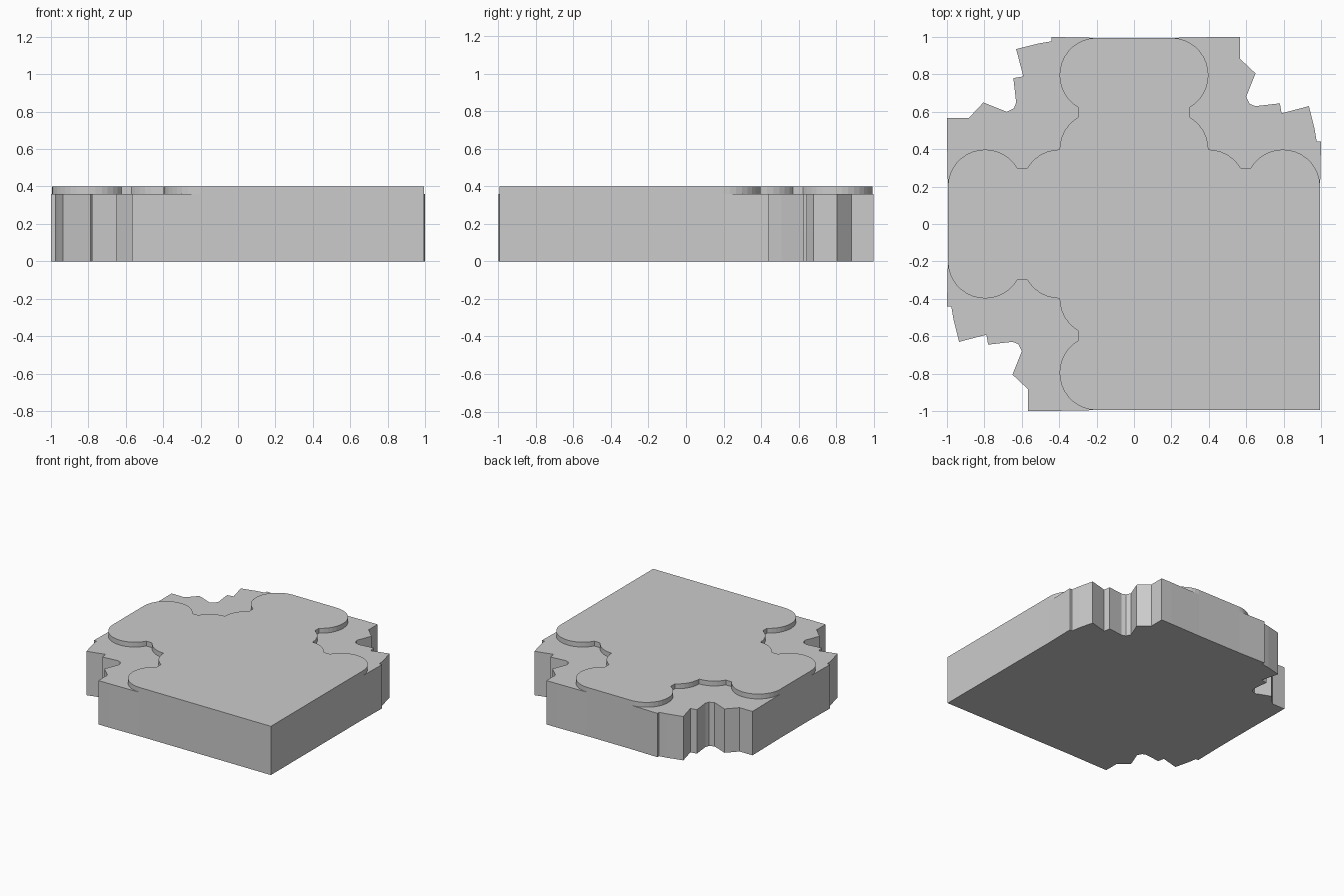
import bpy, bmesh
from math import sin, cos, radians

if "Cube" in bpy.data.objects:
    bpy.data.objects.remove(bpy.data.objects["Cube"])

LEDGE, TOP, EDGE = 0.36, 0.40, 0.995


def arc(cx, cy, a0, a1, step=10):
    n = round(abs(a1 - a0) / step)
    angles = [radians(a0 + (a1 - a0) * i / n) for i in range(n + 1)]
    return [(EDGE * (cx + 0.2 * cos(a)), EDGE * (cy + 0.2 * sin(a))) for a in angles]


def turn(pts, times):
    for _ in range(times):
        pts = [(y, -x) for x, y in pts]
    return pts


# Scalloped paving edge around one corner
paving = (arc(-0.2, -0.8, 270, 120) + arc(-0.2, -0.4, 240, 180)
          + arc(-0.4, -0.2, 270, 210)[1:] + arc(-0.8, -0.2, 330, 180))

# Ragged ground edge around the same corner, sharing its end points
ground = [paving[0], (-0.47, -1), (-0.567, -1), (-0.567, -0.883), (-0.65, -0.805),
          (-0.6, -0.68), (-0.618, -0.642), (-0.65, -0.63), (-0.78, -0.645),
          (-0.789, -0.592), (-0.935, -0.63), (-0.965, -0.51), (-0.977, -0.44),
          (-1, -0.44), paving[-1]]

bm = bmesh.new()
verts = {}


def v(p, z):
    key = (round(p[0], 5), round(p[1], 5), z)
    if key not in verts:
        verts[key] = bm.verts.new(key)
    return verts[key]


def walls(pts, z0, z1):
    for a, b in zip(pts, pts[1:]):
        bm.faces.new((v(a, z0), v(b, z0), v(b, z1), v(a, z1)))


top_loop, bottom_loop, corners = [], [], []

# Three broken corners: ground wall, ledge and paving step
for i in range(3):
    p, g = turn(paving, i), turn(ground, i)
    walls(g, 0, LEDGE)
    walls(p, LEDGE, TOP)
    bm.faces.new([v(q, LEDGE) for q in g + p[-2:0:-1]])
    top_loop += p
    bottom_loop += g
    corners.append(p)

# Straight sides between corners
sides = [(corners[0][-1], corners[1][0]), (corners[1][-1], corners[2][0])]
for a, b in sides:
    bm.faces.new((v(a, 0), v(b, 0), v(b, LEDGE), v(b, TOP), v(a, TOP), v(a, LEDGE)))

# Fourth corner is left square
square = (EDGE, -EDGE)
for end in (corners[2][-1], corners[0][0]):
    bm.faces.new((v(end, 0), v(square, 0), v(square, TOP), v(end, TOP), v(end, LEDGE)))
top_loop.append(square)
bottom_loop.append(square)

# Top and underside
bm.faces.new([v(q, TOP) for q in top_loop])
bm.faces.new([v(q, 0) for q in bottom_loop])
bmesh.ops.recalc_face_normals(bm, faces=bm.faces)

mesh = bpy.data.meshes.new("floor_tile")
bm.to_mesh(mesh)
bm.free()
tile = bpy.data.objects.new("floor_tile", mesh)
bpy.context.collection.objects.link(tile)
